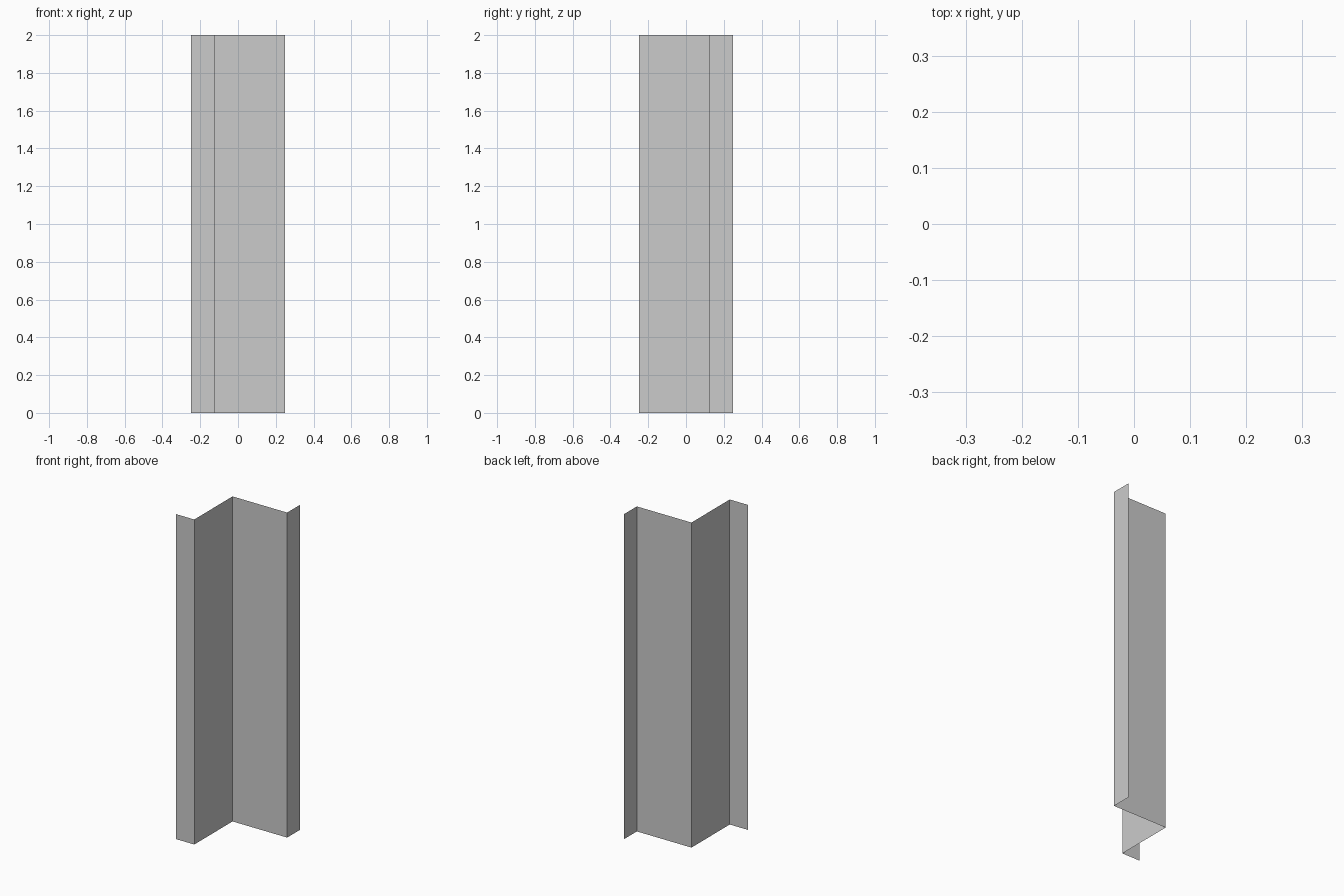
import bpy
import bmesh

if "Cube" in bpy.data.objects:
    bpy.data.objects.remove(bpy.data.objects["Cube"])

HEIGHT = 2.0
H = 0.248   # half width of the footprint
F = 0.124   # fold position

# Folded sheet: open zigzag profile, seen from above
profile = [(-H, -H), (-F, -H), (-F, F), (H, F), (H, H)]

bm = bmesh.new()
verts = [bm.verts.new((x, y, 0)) for x, y in profile]
edges = [bm.edges.new(pair) for pair in zip(verts, verts[1:])]

# Raise the profile into thin upright panels
result = bmesh.ops.extrude_edge_only(bm, edges=edges)
top = [g for g in result["geom"] if isinstance(g, bmesh.types.BMVert)]
bmesh.ops.translate(bm, verts=top, vec=(0, 0, HEIGHT))
bmesh.ops.recalc_face_normals(bm, faces=bm.faces)

mesh = bpy.data.meshes.new("folded_panel")
bm.to_mesh(mesh)
bm.free()
bpy.context.collection.objects.link(bpy.data.objects.new("folded_panel", mesh))
